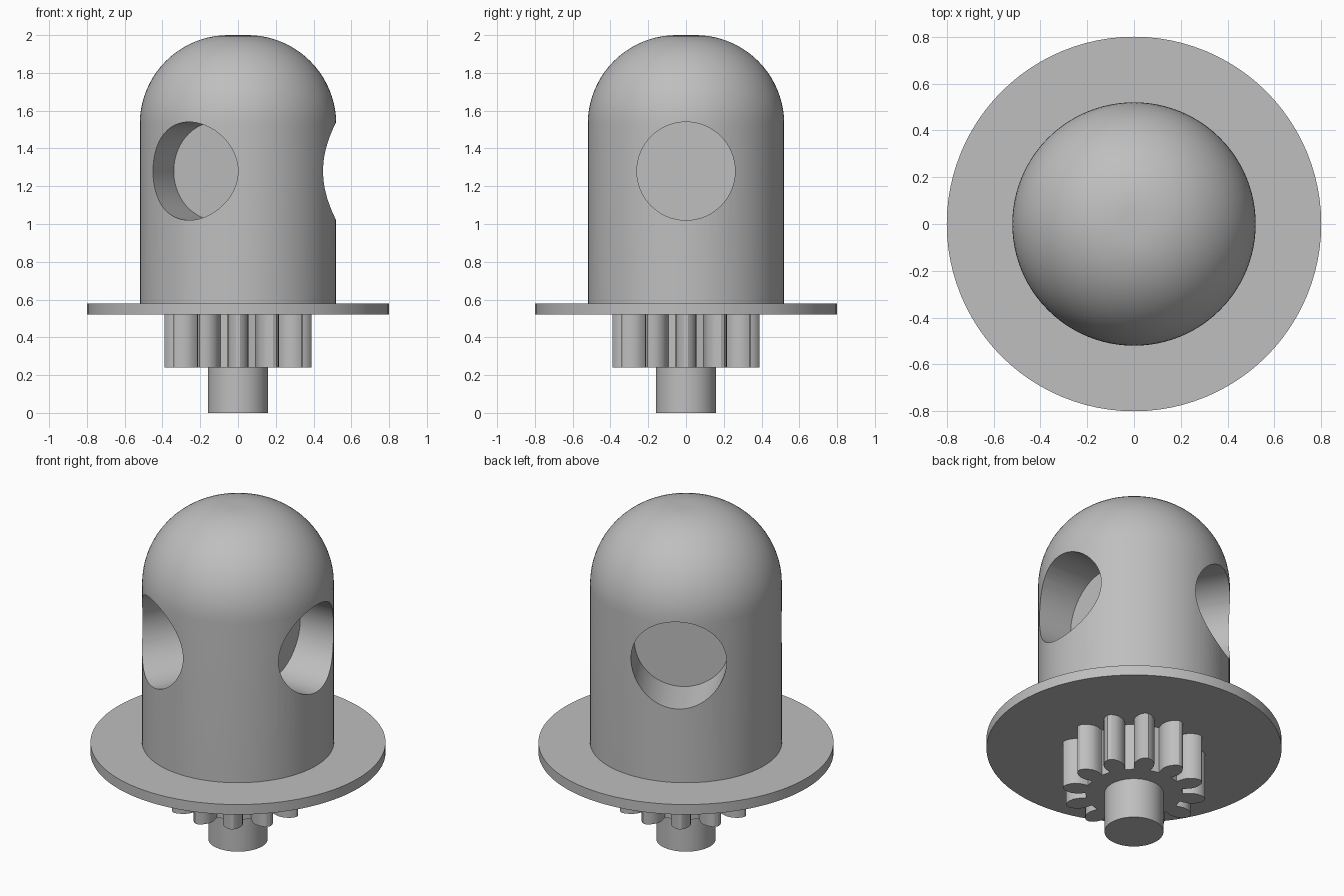
import bpy, bmesh, math
from mathutils import Matrix, Vector

cube = bpy.data.objects.get("Cube")
if cube:
    bpy.data.objects.remove(cube, do_unlink=True)

# One plain grey for the whole model
grey = bpy.data.materials.new("plain grey")
grey.use_nodes = True
color = (0.52, 0.52, 0.52, 1)
grey.diffuse_color = color
grey.node_tree.nodes["Principled BSDF"].inputs["Base Color"].default_value = color

SEGMENTS = 96


def finish(name, bm):
    bmesh.ops.recalc_face_normals(bm, faces=bm.faces)
    mesh = bpy.data.meshes.new(name)
    bm.to_mesh(mesh)
    bm.free()
    mesh.materials.append(grey)
    obj = bpy.data.objects.new(name, mesh)
    bpy.context.collection.objects.link(obj)
    return obj


def activate(obj):
    bpy.ops.object.select_all(action="DESELECT")
    obj.select_set(True)
    bpy.context.view_layer.objects.active = obj


def smooth(obj):
    activate(obj)
    bpy.ops.object.shade_smooth_by_angle(angle=math.radians(30))


def lathe(name, profile):
    """Spin a closed (radius, z) profile around the z axis."""
    bm = bmesh.new()
    verts = [bm.verts.new((r, 0, z)) for r, z in profile]
    edges = [bm.edges.new(pair) for pair in zip(verts, verts[1:])]
    bmesh.ops.spin(bm, geom=verts + edges, cent=(0, 0, 0), axis=(0, 0, 1),
                   angle=math.tau, steps=SEGMENTS, use_merge=True)
    bmesh.ops.remove_doubles(bm, verts=bm.verts, dist=0.0001)
    return finish(name, bm)


def disc(name, radius, bottom, top):
    return lathe(name, [(0, bottom), (radius, bottom), (radius, top), (0, top)])


# Domed body: a cylinder with a large fillet at the top
radius, fillet, top = 0.52, 0.47, 2.0
steps = 20
arc = [(radius - fillet + fillet * math.cos(a), top - fillet + fillet * math.sin(a))
       for a in (i * math.pi / 2 / steps for i in range(steps + 1))]
body = lathe("domed_body", [(0, 0.57), (radius, 0.57)] + arc + [(0, top)])

# Three flat-bottomed round pockets around the body
inner, outer = 0.23, 0.8
for i in range(3):
    angle = i * math.tau / 3
    place = (Matrix.Rotation(angle, 4, "Z")
             @ Matrix.Translation(Vector(((inner + outer) / 2, 0, 1.28)))
             @ Matrix.Rotation(math.pi / 2, 4, "Y"))
    bm = bmesh.new()
    bmesh.ops.create_cone(bm, cap_ends=True, segments=64, radius1=0.26, radius2=0.26,
                          depth=outer - inner, matrix=place)
    cutter = finish("pocket_cutter", bm)
    cutter.hide_render = True
    cut = body.modifiers.new("pocket", "BOOLEAN")
    cut.operation, cut.solver, cut.object = "DIFFERENCE", "EXACT", cutter
    activate(body)
    bpy.ops.object.modifier_apply(modifier=cut.name)
    bpy.data.objects.remove(cutter, do_unlink=True)
smooth(body)

# Flange and shaft
smooth(disc("flange", 0.8, 0.52, 0.58))
smooth(disc("shaft", 0.16, 0, 0.25))

# Gear with twelve leaf-shaped teeth: (radius, half width) along one flank
flank = [(0.26, 0.042), (0.285, 0.050), (0.31, 0.055), (0.335, 0.053),
         (0.36, 0.042), (0.378, 0.028), (0.39, 0.010)]
tooth = [(r, -w) for r, w in flank] + [(r, w) for r, w in reversed(flank)]
teeth = 12
bm = bmesh.new()
outline = []
for i in range(teeth):
    turn = Matrix.Rotation(i * math.tau / teeth, 4, "Z")
    outline += [bm.verts.new(turn @ Vector((x, y, 0.24))) for x, y in tooth]
base = bm.faces.new(outline)
raised = bmesh.ops.extrude_face_region(bm, geom=[base], use_keep_orig=True)
bmesh.ops.translate(bm, vec=(0, 0, 0.29),
                    verts=[g for g in raised["geom"] if isinstance(g, bmesh.types.BMVert)])
smooth(finish("gear", bm))
